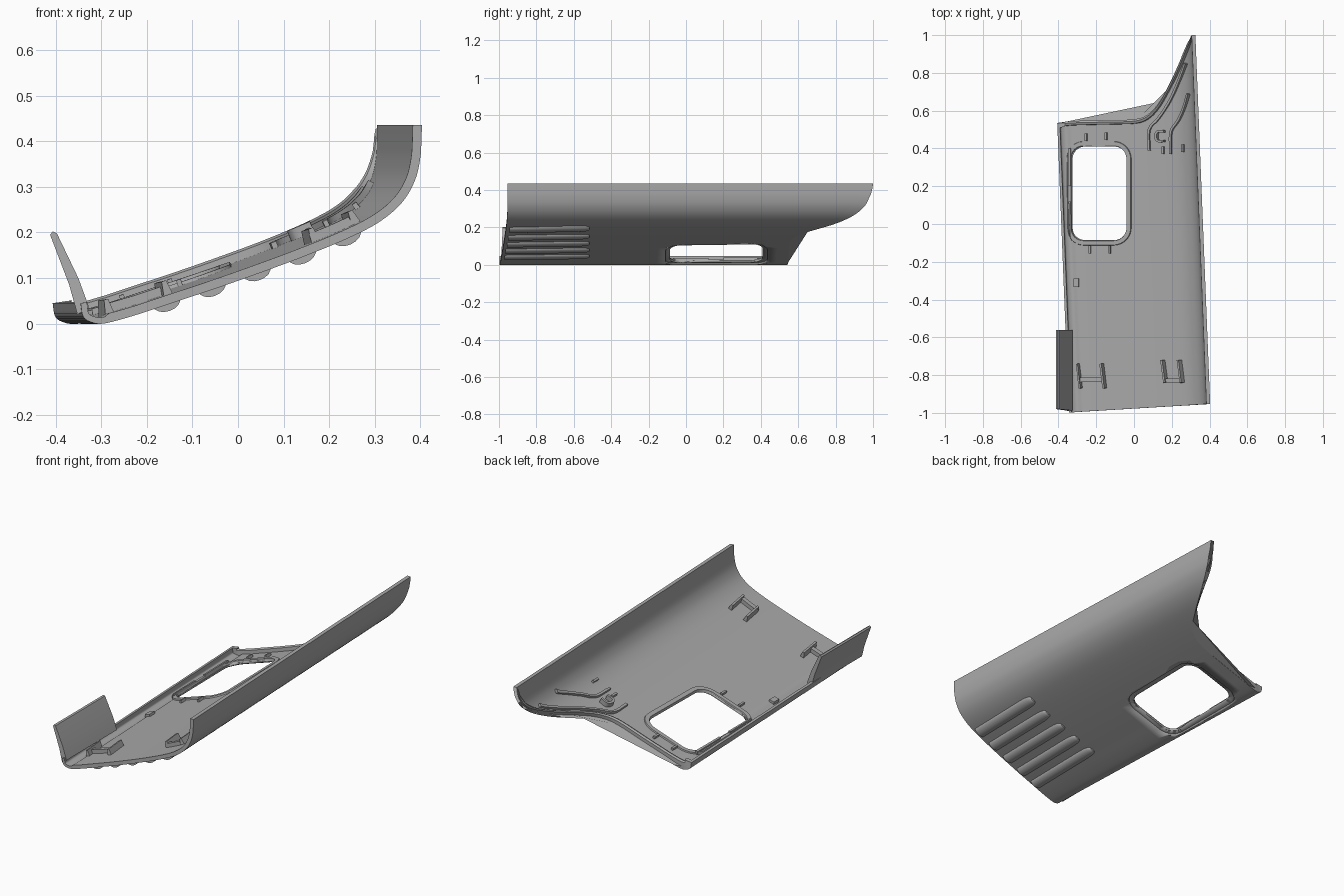
import bpy, bmesh, math
from mathutils import Vector

if "Cube" in bpy.data.objects:
    bpy.data.objects.remove(bpy.data.objects["Cube"])

grey = bpy.data.materials.new("grey plastic")
grey.use_nodes = True
grey.diffuse_color = (0.4, 0.4, 0.4, 1)
grey.node_tree.nodes["Principled BSDF"].inputs["Base Color"].default_value = (0.4, 0.4, 0.4, 1)

SKEW = 0.04      # the panel drifts sideways along its length
THICK = 0.02


def smooth(pts, n=4, closed=False):
    """Catmull-Rom curve through 2D points."""
    pts = [Vector(p) for p in pts]
    count = len(pts)
    out = []
    for i in range(count if closed else count - 1):
        if closed:
            a, b, c, d = (pts[(i + k) % count] for k in (-1, 0, 1, 2))
        else:
            b, c = pts[i], pts[i + 1]
            a = pts[i - 1] if i else b * 2 - c
            d = pts[i + 2] if i + 2 < count else c * 2 - b
        for k in range(n):
            t = k / n
            out.append(0.5 * (2 * b + (c - a) * t + (2 * a - 5 * b + 4 * c - d) * t ** 2
                              + (3 * b - a - 3 * c + d) * t ** 3))
    return out if closed else out + [pts[-1]]


def lookup(table, x):
    for a, b in zip(table, table[1:]):
        if x <= b[0]:
            t = max(0, min(1, (x - a[0]) / max(b[0] - a[0], 1e-6)))
            return a[1] + (b[1] - a[1]) * t
    return table[-1][1]


# Cross-section of the outer skin, left lip to top of the right wall
PROFILE = smooth([(-.385, .045), (-.379, .015), (-.358, .002), (-.33, .001), (-.27, .017),
                  (-.2, .04), (-.1, .073), (0, .108), (.1, .145), (.2, .186), (.27, .222),
                  (.32, .264), (.349, .312), (.361, .36), (.364, .4), (.365, .435)])
NORMALS = []
for i in range(len(PROFILE)):
    d = PROFILE[min(i + 1, len(PROFILE) - 1)] - PROFILE[max(i - 1, 0)]
    NORMALS.append(Vector((-d.y, d.x)).normalized())
BACK = smooth([(-.385, .535), (-.3, .545), (-.1, .55), (.04, .555), (.11, .58), (.17, .64),
               (.23, .735), (.29, .84), (.33, .915), (.352, .96), (.361, .98), (.365, 1.0)])


def place(p, n, y, h):
    return Vector((p.x + n.x * h - SKEW * y, y, p.y + n.y * h))


def surf(x, y, h):
    """Point at height h above the outer skin, over plan position x, y."""
    px = max(PROFILE[0].x, min(PROFILE[-1].x, x + SKEW * y))
    i = 0
    while i < len(PROFILE) - 2 and PROFILE[i + 1].x < px:
        i += 1
    t = (px - PROFILE[i].x) / max(PROFILE[i + 1].x - PROFILE[i].x, 1e-6)
    return place(PROFILE[i].lerp(PROFILE[i + 1], t), NORMALS[i].lerp(NORMALS[i + 1], t), y, h)


def finish(name, bm, angle=35):
    bmesh.ops.recalc_face_normals(bm, faces=bm.faces)
    me = bpy.data.meshes.new(name)
    bm.to_mesh(me)
    bm.free()
    ob = bpy.data.objects.new(name, me)
    bpy.context.collection.objects.link(ob)
    me.materials.append(grey)
    bpy.ops.object.select_all(action='DESELECT')
    ob.select_set(True)
    bpy.context.view_layer.objects.active = ob
    bpy.ops.object.shade_smooth_by_angle(angle=math.radians(angle))
    return ob


def loft(name, rings, closed=False):
    """Skin a list of closed rings of points."""
    bm = bmesh.new()
    vs = [[bm.verts.new(p) for p in r] for r in rings]
    m = len(vs[0])
    pairs = list(zip(vs, vs[1:])) + ([(vs[-1], vs[0])] if closed else [])
    for a, b in pairs:
        for k in range(m):
            bm.faces.new((a[k], a[(k + 1) % m], b[(k + 1) % m], b[k]))
    if not closed:
        bm.faces.new(vs[0])
        bm.faces.new(vs[-1])
    return finish(name, bm)


def sweep(name, path, section, side=None, closed=False, scale=lambda t: 1):
    """Sweep a (sideways, height) section along a plan path lying on the skin."""
    path = [Vector(p) for p in path]
    n = len(path)
    rings = []
    for i, p in enumerate(path):
        a = path[(i - 1) % n] if closed else path[max(i - 1, 0)]
        b = path[(i + 1) % n] if closed else path[min(i + 1, n - 1)]
        d = (b - a).normalized()
        s = Vector(side) if side else Vector((-d.y, d.x))
        k = scale(i / (n - 1))
        rings.append([surf(p.x + s.x * u * k, p.y + s.y * u * k, h * k) for u, h in section])
    return loft(name, rings, closed)


def box(w, low, high):
    return [(-w / 2, low), (w / 2, low), (w / 2, high), (-w / 2, high)]


def rounded(x0, x1, y0, y1, r):
    pts = []
    for cx, cy, q in ((x1 - r, y1 - r, 0), (x0 + r, y1 - r, 1), (x0 + r, y0 + r, 2), (x1 - r, y0 + r, 3)):
        pts += [Vector((cx + r * math.cos((q + k / 8) * math.pi / 2),
                        cy + r * math.sin((q + k / 8) * math.pi / 2))) for k in range(9)]
    return pts


# Main panel: outer and inner skins joined as one closed shell
ROWS = 24
rings = []
for j in range(ROWS + 1):
    outer, inner = [], []
    for p, n in zip(PROFILE, NORMALS):
        front = -.975 + .045 * p.x / .75
        y = front + (lookup(BACK, p.x) - front) * j / ROWS
        outer.append(place(p, n, y, 0))
        inner.append(place(p, n, y, THICK if p.x > -.33 else .014))
    rings.append(outer + inner[::-1])
panel = loft("panel", rings)

# Window opening with a shallow outside recess
hole = rounded(-.325, -.035, -.085, .41, .065)
cutter = loft("window_cutter", [[(p.x, p.y, z) for p in hole] for z in (-.1, .4)])
recess_path = rounded(-.333, -.027, -.093, .418, .072)
recess = sweep("recess_cutter", recess_path, box(.034, -.02, .009), closed=True)
for c in (recess, cutter):
    c.hide_render = True
    c.hide_set(True)
    c.display_type = 'WIRE'
    mod = panel.modifiers.new(c.name, 'BOOLEAN')
    mod.operation = 'DIFFERENCE'
    mod.solver = 'EXACT'
    mod.object = c
sweep("window_rim", rounded(-.34, -.02, -.1, .425, .08),
      [(-.015, .012), (.015, .012), (.011, .027), (-.011, .027)], closed=True)

# Raised lip along the back edge
back_path = [(p.x - SKEW * p.y, p.y - .012) for p in BACK]
sweep("back_lip", back_path, [(-.012, .002), (.012, 0), (.012, .038), (.002, .043), (-.01, .038)],
      side=(0, 1), scale=lambda t: 1 if t < .7 else 1 - .4 * (t - .7) / .3)

# Upright flap at the front left
flap = [(-.352, .02), (-.326, .035), (-.35, .1), (-.397, .198), (-.406, .202), (-.412, .195), (-.37, .085)]
loft("side_flap", [[(x, y + z * slope, z) for x, z in flap] for y, slope in ((-.99, .05), (-.56, 0))])

# Five rounded ribs under the front
half = [(.03 * math.cos(a), .006 - .021 * math.sin(a)) for a in (k * math.pi / 8 for k in range(9))]
for i in range(5):
    x = -.155 + .099 * i
    front = -.982 + .05 * (x + .3) / .7
    path = [(x, front + (-.515 - front) * math.sin(k / 20 * math.pi / 2)) for k in range(21)]
    sweep("underside_rib_%d" % (i + 1), path, half,
          scale=lambda t: max(.02, min(1, math.sqrt(max(0, 1 - (max(0, t - .6) / .4) ** 2)))))

# Stiffening beads in the tail
tails = [[(.09, .39), (.09, .5), (.14, .56), (.2, .65), (.25, .75), (.295, .85)],
         [(.205, .4), (.208, .49), (.25, .55), (.285, .62), (.31, .69)]]
for i, pts in enumerate(tails):
    sweep("tail_bead_%d" % (i + 1), smooth(pts), box(.012, .012, .034))

# Mounting clips: prongs joined by a cross bar
for name, x, w, y0, y1, bar in (("left_clip", -.22, .13, -.87, -.74, -.825),
                                ("right_clip", .215, .09, -.84, -.72, -.83)):
    for tag, sx in (("inner", -1), ("outer", 1)):
        px = x + sx * w / 2
        sweep(name + "_" + tag + "_prong", [(px + .008, y0), (px, (y0 + y1) / 2), (px - .008, y1)],
              [(-.011, .01), (.011, .01), (.005, .05), (-.005, .05)])
    sweep(name + "_bar", [(x - w / 2, bar), (x, bar), (x + w / 2, bar)], box(.025, .01, .04))

# Small locating tabs around the window and tail
for i, (x, y) in enumerate([(-.245, .46), (-.14, .465), (-.225, -.135), (-.12, -.135),
                            (.165, .39), (.205, .39), (.275, .4)]):
    sweep("tab_%d" % (i + 1), [(x, y - .02), (x, y + .02)], box(.01, .01, .034))
sweep("hook", smooth([(.175, .49), (.14, .49), (.13, .465), (.14, .44), (.175, .44)]), box(.012, .01, .045))
sweep("edge_stop", [(-.315, -.31), (-.285, -.31)], box(.045, .01, .032))
for i, (y0, y1) in enumerate(((-.07, .12), (.2, .4))):
    sweep("window_guide_%d" % (i + 1), [(-.335, y0), (-.335, y1)], box(.014, .012, .036))
